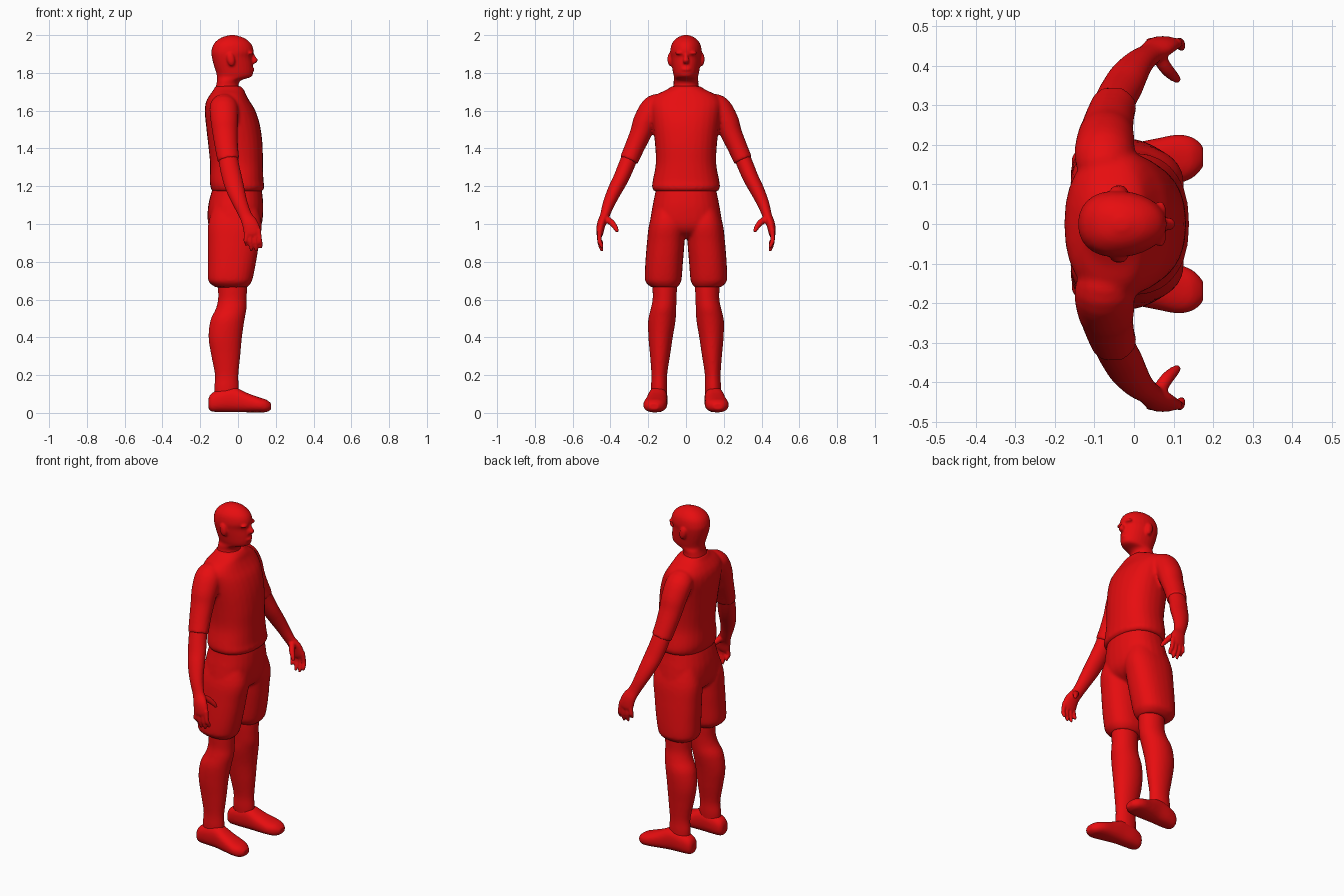
import bpy, bmesh, math
from mathutils import Vector, Matrix

red = bpy.data.materials.new("red")
red.diffuse_color = (0.8, 0.004, 0.005, 1)


def spline(rows, steps=4):
    """Catmull-Rom interpolation of rows of numbers."""
    rows = [Vector(r) for r in rows]
    out = []
    for i in range(len(rows) - 1):
        p0, p1, p2 = rows[max(i - 1, 0)], rows[i], rows[i + 1]
        p3 = rows[min(i + 2, len(rows) - 1)]
        for s in range(steps):
            t = s / steps
            out.append(0.5 * (2 * p1 + (p2 - p0) * t + (2 * p0 - 5 * p1 + 4 * p2 - p3) * t * t
                              + (3 * p1 - p0 - 3 * p2 + p3) * t ** 3))
    return out + [rows[-1]]


def loft(bm, rows, ref=(1, 0, 0), axis=None, power=2.0, egg=0.0, sides=(1,), n=28):
    """Closed tube through rows of (x, y, z, radius along ref, radius across)."""
    rows = spline(rows)
    centres = [Vector(r[:3]) for r in rows]
    for side in sides:
        rings = []
        for i, r in enumerate(rows):
            t = Vector(axis) if axis else (centres[min(i + 1, len(rows) - 1)] - centres[max(i - 1, 0)]).normalized()
            u = Vector(ref)
            u = (u - t * u.dot(t)).normalized()
            v = t.cross(u)
            ring = []
            for k in range(n):
                c, s = math.cos(math.tau * k / n), math.sin(math.tau * k / n)
                cc = math.copysign(abs(c) ** (2 / power), c)
                ss = math.copysign(abs(s) ** (2 / power), s) * (1 - egg * c)
                p = centres[i] + u * max(r[3], .002) * cc + v * max(r[4], .002) * ss
                ring.append(bm.verts.new((p.x, p.y * side, p.z)))
            rings.append(ring)
        for a, b in zip(rings, rings[1:]):
            for k in range(n):
                bm.faces.new((a[k], a[(k + 1) % n], b[(k + 1) % n], b[k]))
        bm.faces.new(rings[0])
        bm.faces.new(rings[-1])


def levels(rows):
    """Rows of (z, back, front, inner y, outer y) turned into upright loft rows."""
    return [((b + f) / 2, (i + o) / 2, z, (f - b) / 2, (o - i) / 2) for z, b, f, i, o in rows]


def trunk(rows):
    """Centred rows of (z, back, front, half width)."""
    return levels([(z, b, f, -w, w) for z, b, f, w in rows])


def blob(bm, pos, size, turn=0.0):
    m = Matrix.Translation(pos) @ Matrix.Rotation(turn, 4, 'Y') @ Matrix.Diagonal((*size, 1))
    bmesh.ops.create_uvsphere(bm, u_segments=20, v_segments=12, radius=1, matrix=m)


def finish(name, bm, voxel, smooth=3):
    """Fuse the overlapping shells of a part into one smooth skin."""
    bmesh.ops.recalc_face_normals(bm, faces=bm.faces)
    me = bpy.data.meshes.new(name)
    bm.to_mesh(me)
    bm.free()
    me.materials.append(red)
    me.shade_smooth()
    ob = bpy.data.objects.new(name, me)
    bpy.context.collection.objects.link(ob)
    r = ob.modifiers.new("fuse", 'REMESH')
    r.mode, r.voxel_size, r.use_smooth_shade = 'VOXEL', voxel, True
    s = ob.modifiers.new("soften", 'SMOOTH')
    s.factor, s.iterations = 0.5, smooth


UP = (0, 0, 1)
BOTH = (1, -1)

# Head and neck
bm = bmesh.new()
loft(bm, trunk([(1.64, -.13, .03, .09), (1.69, -.125, .025, .08), (1.73, -.117, .003, .066),
                (1.76, -.111, .015, .065), (1.778, -.112, .068, .063), (1.80, -.115, .080, .068),
                (1.84, -.128, .079, .075), (1.882, -.138, .074, .081), (1.915, -.141, .083, .083),
                (1.955, -.127, .069, .074), (1.985, -.092, .032, .048), (2.0, -.045, -.015, .014)]),
     axis=UP, power=2.15, egg=.12)
loft(bm, [(.07, 0, 1.905, .012, .010), (.08, 0, 1.885, .014, .011), (.087, 0, 1.866, .018, .017),
          (.08, 0, 1.85, .012, .014)], axis=UP)
blob(bm, (.074, 0, 1.818), (.014, .026, .010))
for s in BOTH:
    blob(bm, (-.038, s * .085, 1.872), (.021, .013, .036), -.2)
    blob(bm, (.066, s * .033, 1.905), (.016, .026, .009))
finish("head", bm, .006)

# Shirt body and sleeves
bm = bmesh.new()
loft(bm, trunk([(1.172, -.138, .128, .168), (1.195, -.145, .140, .180), (1.23, -.150, .135, .176),
                (1.32, -.148, .132, .160), (1.42, -.158, .130, .164), (1.52, -.169, .117, .175),
                (1.60, -.176, .092, .185), (1.65, -.168, .062, .185), (1.685, -.148, .042, .155),
                (1.71, -.130, .032, .105), (1.73, -.120, .015, .074)]), axis=UP, power=2.3)
loft(bm, [(-.07, .10, 1.635, .055, .05), (-.075, .165, 1.62, .075, .066), (-.072, .213, 1.55, .073, .064),
          (-.068, .240, 1.48, .067, .057), (-.060, .275, 1.40, .061, .052), (-.050, .303, 1.335, .058, .050)],
     sides=BOTH)
finish("shirt", bm, .009, 4)

# Shorts
bm = bmesh.new()
loft(bm, trunk([(1.20, -.130, .122, .158), (1.15, -.146, .130, .166), (1.08, -.160, .134, .180),
                (1.0, -.158, .126, .188), (.955, -.135, .100, .15), (.925, -.09, .05, .07)]),
     axis=UP, power=2.3)
loft(bm, levels([(1.10, -.13, .10, .03, .165), (1.0, -.158, .126, .006, .195), (.90, -.160, .112, .008, .207),
                 (.80, -.160, .096, .016, .215), (.72, -.160, .080, .022, .218), (.69, -.152, .07, .028, .212),
                 (.665, -.12, .05, .045, .185)]), axis=UP, power=2.3, sides=BOTH)
finish("shorts", bm, .009)

# Bare forearms and hands
bm = bmesh.new()
loft(bm, [(-.06, .275, 1.41, .050, .042), (-.046, .315, 1.31, .052, .043), (-.030, .345, 1.24, .052, .041),
          (-.013, .376, 1.18, .048, .038), (.012, .408, 1.11, .039, .032), (.040, .430, 1.045, .034, .025),
          (.064, .448, 1.0, .042, .023), (.076, .456, .955, .045, .019), (.08, .457, .935, .036, .013)],
     sides=BOTH)
for x, tip in ((.040, .885), (.066, .858), (.092, .856), (.116, .872)):
    loft(bm, [(x * .8 + .016, .456, .97, .012, .013), (x, .459, .915, .0115, .012), (x + .004, .450, tip + .02, .011, .011),
              (x + .004, .443, tip, .007, .007)], sides=BOTH, n=12)
loft(bm, [(.055, .435, 1.035, .018, .018), (.080, .395, 1.008, .017, .017), (.102, .372, .978, .013, .013),
          (.112, .364, .958, .008, .008)], sides=BOTH, n=12)
finish("arms_and_hands", bm, .0055, 2)

# Bare lower legs
bm = bmesh.new()
loft(bm, levels([(.76, -.11, .05, .048, .180), (.66, -.106, .048, .048, .177), (.60, -.106, .046, .050, .177),
                 (.55, -.118, .045, .052, .187), (.49, -.146, .034, .055, .200), (.40, -.156, .021, .070, .199),
                 (.30, -.141, .012, .085, .190), (.20, -.122, .002, .100, .183), (.13, -.126, .004, .100, .186),
                 (.05, -.12, 0, .105, .185)]), axis=UP, sides=BOTH)
finish("lower_legs", bm, .008)

# Shoes
bm = bmesh.new()
loft(bm, [(-.157, .146, .050, .022, .022), (-.142, .146, .055, .047, .040), (-.09, .147, .066, .061, .050),
          (-.02, .150, .070, .066, .052), (.05, .157, .054, .051, .058), (.11, .164, .043, .040, .062),
          (.15, .168, .037, .033, .050), (.175, .170, .034, .017, .026)],
     ref=UP, axis=(1, 0, 0), power=2.4, sides=BOTH)
finish("shoes", bm, .007)
